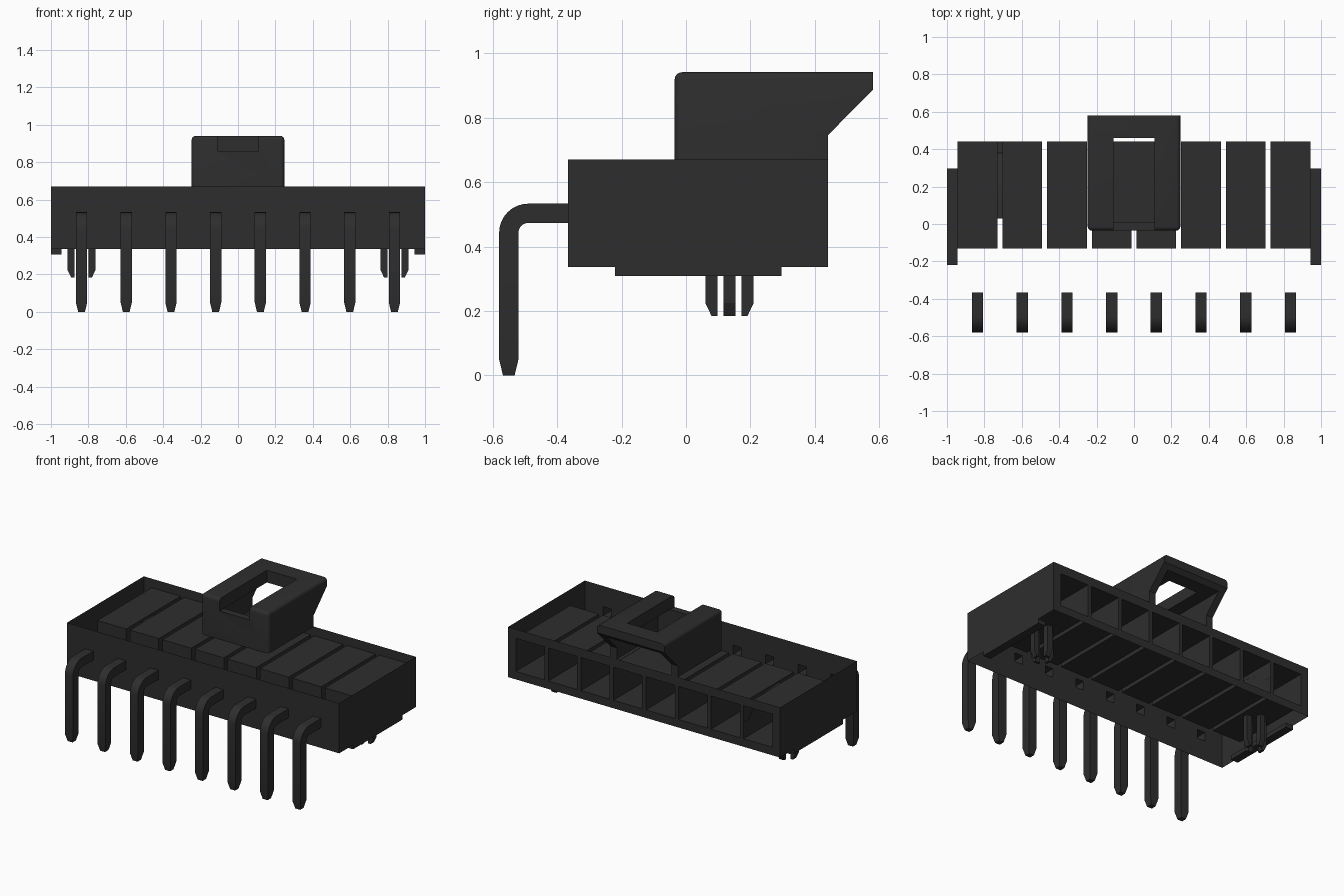
import bpy, bmesh, math
from mathutils import Vector

cube = bpy.data.objects.get("Cube")
if cube:
    bpy.data.objects.remove(cube)

mat = bpy.data.materials.new("charcoal plastic")
mat.use_nodes = True
mat.diffuse_color = (0.027, 0.027, 0.027, 1)
mat.node_tree.nodes["Principled BSDF"].inputs["Base Color"].default_value = mat.diffuse_color

PITCH = 0.239
CENTRES = [(i - 3.5) * PITCH for i in range(8)]
FRONT, BACK, BOTTOM, TOP = -0.366, 0.44, 0.337, 0.67
CELL_HALF, CELL_FRONT, CELL_LOW, CELL_HIGH = 0.106, -0.13, 0.39, 0.61
PIN_HALF, PIN_Z = 0.03, 0.503


def finish(name, bm):
    mesh = bpy.data.meshes.new(name)
    bm.to_mesh(mesh)
    bm.free()
    mesh.materials.append(mat)
    obj = bpy.data.objects.new(name, mesh)
    bpy.context.collection.objects.link(obj)
    return obj


def quad(bm, *points):
    return bm.faces.new([bm.verts.new(p) for p in points])


def box(bm, x, y, z, skip=()):
    """Box from ranges; sides whose outward direction is in skip stay open."""
    verts = bmesh.ops.create_cube(bm, size=1)["verts"]
    for v in verts:
        v.co = [r[0] if c < 0 else r[1] for c, r in zip(v.co, (x, y, z))]
    faces = {f for v in verts for f in v.link_faces}
    for f in faces:
        f.normal_update()
    gone = [f for f in faces if any(f.normal.dot(Vector(d)) > 0.9 for d in skip)]
    bmesh.ops.delete(bm, geom=gone, context="FACES_ONLY")


def pierced_wall(bm, y, half, low, high):
    """Sheet wall with one rectangular opening per contact."""
    def plate(x0, x1, z0, z1):
        pts = [(x0, y, z0), (x1, y, z0), (x1, y, z1), (x0, y, z1)]
        quad(bm, *(pts if y < 0 else pts[::-1]))
    plate(-1, 1, BOTTOM, low)
    plate(-1, 1, high, TOP)
    edges = [-1] + [c + s * half for c in CENTRES for s in (-1, 1)] + [1]
    for a, b in zip(edges[::2], edges[1::2]):
        plate(a, b, low, high)


# Outer shell: four sheet walls, open above and below
bm = bmesh.new()
pierced_wall(bm, FRONT, PIN_HALF, PIN_Z - PIN_HALF, PIN_Z + PIN_HALF)
pierced_wall(bm, BACK, CELL_HALF, CELL_LOW, CELL_HIGH)
for s in (-1, 1):
    pts = [(s, FRONT, BOTTOM), (s, BACK, BOTTOM), (s, BACK, TOP), (s, FRONT, TOP)]
    quad(bm, *pts[::s])
finish("housing_walls", bm)

# Contact cavities, open toward the back
bm = bmesh.new()
for c in CENTRES:
    box(bm, (c - CELL_HALF, c + CELL_HALF), (CELL_FRONT, BACK),
        (CELL_LOW, CELL_HIGH), skip=[(0, 1, 0)])
finish("contact_cavities", bm)

# Curved key slot between the first two cavities
bm = bmesh.new()
curve = []
for i in range(9):
    a = math.pi / 2 * i / 8
    curve.append((0.03 + 0.35 * math.sin(a), 0.5 + 0.1 * math.cos(a)))
curve.append((BACK, 0.5))
for (y0, z0), (y1, z1) in zip(curve, curve[1:]):
    quad(bm, (-0.733, y0, z0), (-0.703, y0, z0), (-0.703, y1, z1), (-0.733, y1, z1))
finish("key_slot", bm)

# Standoff feet under both ends
bm = bmesh.new()
for s in (-1, 1):
    box(bm, sorted((s, s * 0.945)), (-0.22, 0.297), (0.308, BOTTOM), skip=[(0, 0, 1)])
finish("standoff_feet", bm)

# Split mounting pegs: four tapered prongs each
bm = bmesh.new()
for c in (CENTRES[0], CENTRES[-1]):
    for k in range(4):
        out = Vector((round(math.cos(k * math.pi / 2)), round(math.sin(k * math.pi / 2)), 0))
        side = Vector((-out.y, out.x, 0))
        mid = Vector((c, 0.135, 0))
        rings = []
        for z, reach in ((0.185, 0.056), (0.225, 0.075), (CELL_LOW, 0.075)):
            rings.append([bm.verts.new(mid + out * r + side * w + Vector((0, 0, z)))
                          for r, w in ((0.038, -0.018), (reach, -0.018),
                                       (reach, 0.018), (0.038, 0.018))])
        bm.faces.new(rings[0][::-1])
        for a, b in zip(rings, rings[1:]):
            for i in range(4):
                j = (i + 1) % 4
                bm.faces.new((a[i], a[j], b[j], b[i]))
finish("mounting_pegs", bm)

# Bent contact pins, swept as a square section with a tapered tip
bend_r, pin_y = 0.06, -0.55
path = [(FRONT, PIN_Z, math.pi / 2, 1)]
for i in range(9):
    a = math.pi / 2 * (1 + i / 8)
    path.append((pin_y + bend_r + bend_r * math.cos(a),
                 PIN_Z - bend_r + bend_r * math.sin(a), a, 1))
path += [(pin_y, 0.05, math.pi, 1), (pin_y, 0, math.pi, 0.6)]
bm = bmesh.new()
for c in CENTRES:
    rings = []
    for y, z, a, k in path:
        h = PIN_HALF * k
        rings.append([bm.verts.new((c + sx * h, y + sn * h * math.cos(a), z + sn * h * math.sin(a)))
                      for sx, sn in ((-1, -1), (1, -1), (1, 1), (-1, 1))])
    for a, b in zip(rings, rings[1:]):
        for i in range(4):
            j = (i + 1) % 4
            bm.faces.new((a[i], a[j], b[j], b[i]))
    bm.faces.new(rings[-1])
bmesh.ops.recalc_face_normals(bm, faces=bm.faces)
pins = finish("contact_pins", bm)

# Latch hood: side profile extruded, front and top edges rounded
bm = bmesh.new()
profile = [(-0.035, TOP), (BACK, TOP), (BACK, 0.745), (0.58, 0.887), (0.58, 0.941), (-0.035, 0.941)]
face = bm.faces.new([bm.verts.new((-0.248, y, z)) for y, z in profile])
ext = bmesh.ops.extrude_face_region(bm, geom=[face])["geom"]
for v in ext:
    if isinstance(v, bmesh.types.BMVert):
        v.co.x = 0.248
bmesh.ops.recalc_face_normals(bm, faces=bm.faces)
round_edges = [e for e in bm.edges
               if all(v.co.z > 0.94 for v in e.verts) and any(v.co.y < 0 for v in e.verts)
               or all(v.co.y < 0 for v in e.verts) and abs(e.verts[0].co.z - e.verts[1].co.z) > 0.1]
bmesh.ops.bevel(bm, geom=round_edges, offset=0.022, segments=4, profile=0.5, affect="EDGES")
latch = finish("latch_hood", bm)


def cut(target, name, x, y, z):
    bm = bmesh.new()
    box(bm, x, y, z)
    cutter = finish(name, bm)
    cutter.hide_render = True
    mod = target.modifiers.new(name, "BOOLEAN")
    mod.operation, mod.solver, mod.object = "DIFFERENCE", "EXACT", cutter
    bpy.context.view_layer.objects.active = target
    bpy.ops.object.modifier_apply(modifier=name)
    bpy.data.objects.remove(cutter)


cut(latch, "tunnel_cutter", (-0.2, 0.2), (0.01, 0.7), (0.6, 0.86))
cut(latch, "window_cutter", (-0.11, 0.11), (-0.1, 0.46), (0.859, 1.1))

# Floor inside the latch
bm = bmesh.new()
box(bm, (-0.2, 0.2), (0.01, BACK), (0.644, 0.652))
finish("latch_floor", bm)

# Smooth the rounded parts
for obj in (latch, pins):
    bpy.ops.object.select_all(action="DESELECT")
    obj.select_set(True)
    bpy.context.view_layer.objects.active = obj
    bpy.ops.object.shade_smooth_by_angle(angle=math.radians(30))
